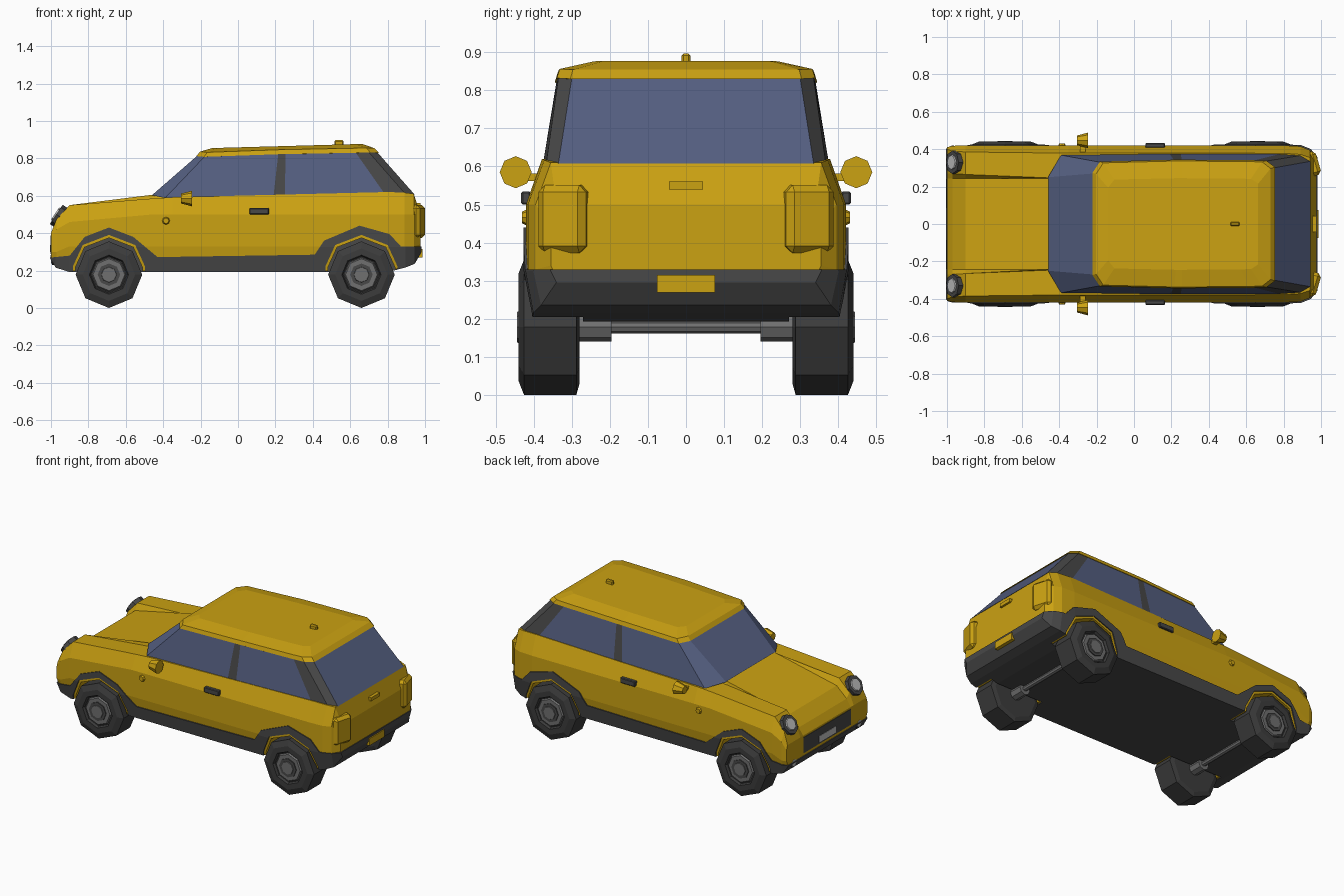
import bpy, bmesh, math
from mathutils import Vector, Matrix

if "Cube" in bpy.data.objects:
    bpy.data.objects.remove(bpy.data.objects["Cube"])


def mat(name, r, g, b):
    m = bpy.data.materials.new(name)
    m.diffuse_color = (r, g, b, 1)
    m.use_nodes = True
    m.node_tree.nodes["Principled BSDF"].inputs["Base Color"].default_value = m.diffuse_color
    return m


YELLOW = mat("yellow_paint", 0.60, 0.36, 0.006)
TRIM = mat("dark_trim", 0.065, 0.065, 0.065)
TIRE = mat("tire_rubber", 0.045, 0.045, 0.045)
GLASS = mat("blue_glass", 0.09, 0.115, 0.22)
METAL = mat("grey_metal", 0.16, 0.16, 0.16)
LAMP = mat("lamp_white", 0.55, 0.55, 0.55)


def finish(name, bm, *mats):
    bmesh.ops.recalc_face_normals(bm, faces=bm.faces)
    me = bpy.data.meshes.new(name)
    bm.to_mesh(me)
    bm.free()
    ob = bpy.data.objects.new(name, me)
    bpy.context.collection.objects.link(ob)
    for m in mats:
        me.materials.append(m)
    return ob


def loft_bm(rings):
    """Skin closed rings of equal length, cap both ends."""
    bm = bmesh.new()
    vs = [[bm.verts.new(p) for p in r] for r in rings]
    n = len(vs[0])
    for a, b in zip(vs, vs[1:]):
        for i in range(n):
            j = (i + 1) % n
            bm.faces.new((a[i], a[j], b[j], b[i]))
    bm.faces.new(vs[0])
    bm.faces.new(vs[-1])
    return bm


def prism(name, pts, y0, y1, m):
    return finish(name, loft_bm([[(x, y, z) for x, z in pts] for y in (y0, y1)]), m)


def box(name, c, size, m, bevel=0.0, rot=0.0):
    bm = bmesh.new()
    bmesh.ops.create_cube(bm, size=1)
    bmesh.ops.scale(bm, vec=size, verts=bm.verts)
    if bevel:
        bmesh.ops.bevel(bm, geom=bm.edges[:], offset=bevel, segments=1, affect='EDGES')
    bmesh.ops.transform(bm, matrix=Matrix.Translation(c) @ Matrix.Rotation(rot, 4, 'Z'), verts=bm.verts)
    return finish(name, bm, m)


def cyl(name, c, axis, r, depth, m, r2=None, seg=8):
    bm = bmesh.new()
    q = Vector(axis).to_track_quat('Z', 'Y').to_matrix().to_4x4()
    bmesh.ops.create_cone(bm, cap_ends=True, segments=seg, radius1=r, radius2=r if r2 is None else r2,
                          depth=depth, matrix=Matrix.Translation(c) @ q)
    return finish(name, bm, m)


def boolean(ob, cutter, op):
    md = ob.modifiers.new("cut", 'BOOLEAN')
    md.operation, md.object, md.solver = op, cutter, 'EXACT'
    dg = bpy.context.evaluated_depsgraph_get()
    me = bpy.data.meshes.new_from_object(ob.evaluated_get(dg))
    ob.modifiers.clear()
    ob.data = me


# Body cross-sections: x, floor z, floor y, side y, side z low/high, belt y/z, fender inner y, hood z
STATIONS = [
    (-1.00, .270, .395, .410, .30, .37, .40, .40, .27, .40),
    (-.97, .220, .40, .418, .30, .42, .39, .475, .27, .445),
    (-.90, .197, .40, .42, .33, .46, .385, .55, .265, .51),
    (-.46, .197, .40, .42, .33, .50, .380, .585, .247, .605),
    (-.35, .197, .40, .42, .33, .50, .380, .592, .25, .592),
    (.80, .197, .40, .42, .33, .50, .378, .62, .25, .62),
    (.89, .220, .395, .415, .33, .50, .372, .617, .25, .617),
    (.94, .240, .375, .395, .33, .50, .355, .61, .25, .61),
    (.975, .30, .335, .355, .34, .45, .34, .50, .25, .50),
]


def body_rings(sx=1.0, sy=1.0, dz=0.0):
    rings = []
    for x, zb, wb, w, z1, z2, ys, zs, yi, zh in STATIONS:
        half = [(wb, zb), (w, z1), (w, z2), (ys, zs), (yi, zs), (.242, zh)]
        full = half + [(-y, z) for y, z in reversed(half)]
        rings.append([(x * sx, y * sy, z + dz) for y, z in full])
    return rings


body = finish("body", loft_bm(body_rings()), YELLOW, TRIM)

# Dark lower cladding: slightly inflated body limited to the trim outline
clad = finish("lower_cladding", loft_bm(body_rings(1.005, 1.015, -.004)), TRIM)
outline = [(-1.05, .1), (-1.05, .265), (-.9, .28), (-.82, .38), (-.69, .43), (-.56, .38), (-.43, .272),
           (.41, .285), (.46, .36), (.65, .44), (.81, .395), (.87, .33), (1.05, .33), (1.05, .1)]
helper = prism("trim_helper", outline, -.6, .6, TRIM)
boolean(clad, helper, 'INTERSECT')
bpy.data.objects.remove(helper)

# Wheel wells
WHEELS = (-.69, .66)
ARCH = [(-.185, -.12), (-.178, .04), (-.13, .145), (0, .195), (.13, .145), (.178, .04), (.185, -.12)]
for wx in WHEELS:
    for s in (-1, 1):
        for ob, k in ((body, 1.0), (clad, 1.08)):
            c = prism("well_helper", [(wx + x * k, .18 + z * k) for x, z in ARCH], s * .27, s * .6, YELLOW)
            boolean(ob, c, 'DIFFERENCE')
            bpy.data.objects.remove(c)
for p in body.data.polygons:
    if abs(p.center.y) < .29 and abs(p.normal.y) > .9 and p.center.z < .4:
        p.material_index = 1

# Cabin: lower ring on the belt line, upper ring under the roof
LOW = [(-.46, .25, .603), (-.39, .368, .588), (.19, .376, .60), (.25, .376, .602),
       (.78, .374, .616), (.89, .366, .615), (.943, .335, .608)]
TOP = [(-.22, .27, .812), (-.18, .33, .808), (.215, .34, .822), (.255, .34, .823),
       (.63, .337, .83), (.70, .335, .832), (.747, .30, .83)]


def both(h):
    return h + [(x, -y, z) for x, y, z in reversed(h)]


bm = loft_bm([both(LOW), both(TOP)])
bm.faces.ensure_lookup_table()
glass = [bm.faces[i] for i in (0, 1, 3, 6, 9, 11, 12, 13)]
bmesh.ops.inset_individual(bm, faces=glass, thickness=.008, depth=0)
for f in glass:
    f.material_index = 1
finish("cabin_windows", bm, TRIM, GLASS)

# Roof
edge = [(x * 1.01, y * 1.012, z) for x, y, z in TOP]
rim = [(.27 + (x - .27) * .965, y * .99, z + .024) for x, y, z in TOP]
crown = [(.26 + (x - .26) * .83, y * .72, .855 + .022 * (x + .22) / .96) for x, y, z in TOP]
finish("roof", loft_bm([both(edge), both(rim), both(crown)]), YELLOW)
box("roof_antenna", (.54, 0, .882), (.05, .024, .03), YELLOW, .006)

# Wheels, axles and brakes
PROFILE = [(.28, .15), (.288, .178), (.425, .178), (.44, .14), (.44, .105), (.425, .098)]
for wx in WHEELS:
    cyl("axle", (wx, 0, .178), (0, 1, 0), .016, .56, METAL)
    for s in (-1, 1):
        rings = [[(wx + r * math.cos(i * math.pi / 4), s * y, .178 + r * math.sin(i * math.pi / 4))
                  for i in range(8)] for y, r in PROFILE]
        finish("tire", loft_bm(rings), TIRE)
        cyl("rim", (wx, s * .425, .178), (0, s, 0), .098, .018, METAL, .085)
        cyl("hub_ring", (wx, s * .432, .178), (0, s, 0), .06, .016, TRIM)
        cyl("hub", (wx, s * .436, .178), (0, s, 0), .045, .016, METAL, .04)
        cyl("brake", (wx, s * .24, .178), (0, 1, 0), .038, .09, METAL)

# Front: grille, plate, lamps
box("grille", (-.998, 0, .338), (.01, .48, .10), TRIM)
box("front_plate", (-1.001, 0, .318), (.008, .17, .04), LAMP)
for s in (-1, 1):
    n = Vector((-.83, 0, .55)).normalized()
    c = Vector((-.953, s * .33, .488))
    cyl("headlight_bezel", c, n, .062, .045, TRIM)
    cyl("headlight_lens", c + n * .018, n, .046, .024, LAMP, .038)
    cyl("fog_lamp_ring", (-.982, s * .33, .262), (-1, 0, -.1), .032, .03, TRIM)
    cyl("fog_lamp", (-.988, s * .33, .262), (-1, 0, -.1), .022, .026, LAMP)

    # Sides: mirror, door handle, indicator
    cyl("mirror", (-.275, s * .447, .585), (-1, 0, 0), .042, .06, YELLOW, .026)
    box("mirror_arm", (-.275, s * .40, .572), (.03, .07, .02), YELLOW)
    box("door_handle", (.113, s * .42, .517), (.105, .025, .034), TRIM, .004)
    cyl("side_indicator", (-.385, s * .42, .466), (0, s, 0), .026, .022, YELLOW, .015)

    # Rear lamps
    box("tail_light", (.957, s * .322, .462), (.06, .13, .178), YELLOW, .018, s * .28)

# Rear: plate and hatch handle
box("rear_plate", (.975, 0, .292), (.024, .152, .045), YELLOW)
box("hatch_handle", (.965, 0, .55), (.022, .088, .022), YELLOW)
